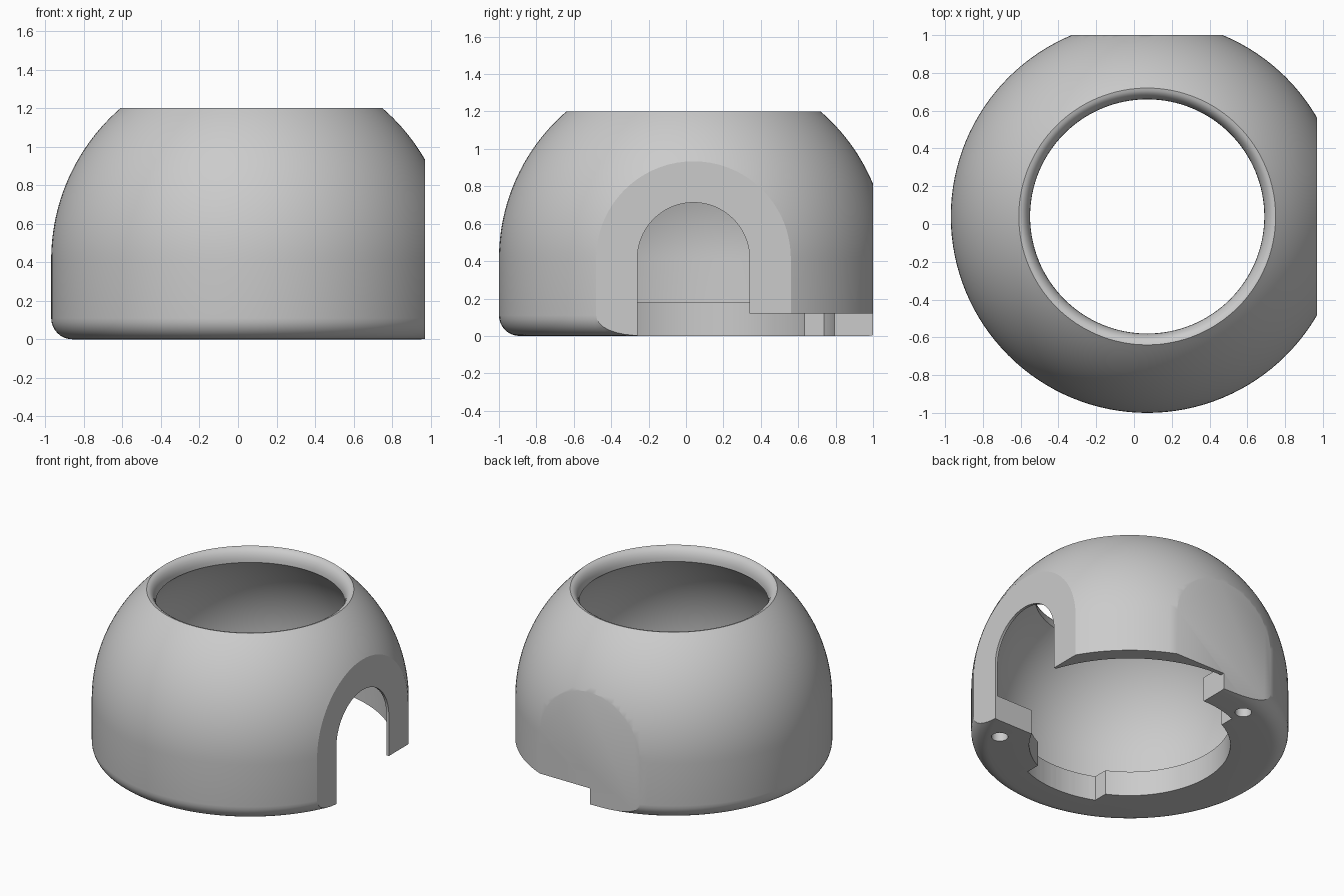
import bpy, bmesh
from math import sin, cos, asin, pi, radians, sqrt
from mathutils import Matrix, Vector

cube = bpy.data.objects.get("Cube")
if cube:
    bpy.data.objects.remove(cube)

AXIS = Vector((0.07, 0.04, 0))   # centre line of the dome
R_OUT, R_IN = 1.04, 0.93         # outer and inner shell radius
Z_DOME, Z_TOP = 0.413, 1.2       # dome centre height, rim height
FLOOR, R_HOLE, FILLET = 0.18, 0.66, 0.11

grey = bpy.data.materials.new("light_grey")
grey.use_nodes = True
grey.diffuse_color = (0.6, 0.6, 0.6, 1)
grey.node_tree.nodes["Principled BSDF"].inputs["Base Color"].default_value = (0.6, 0.6, 0.6, 1)


def arc(cx, cy, rx, ry, start, end, n):
    return [(cx + rx * cos(start + (end - start) * i / n),
             cy + ry * sin(start + (end - start) * i / n)) for i in range(n + 1)]


def add_object(name, bm):
    bmesh.ops.recalc_face_normals(bm, faces=bm.faces)
    mesh = bpy.data.meshes.new(name)
    bm.to_mesh(mesh)
    bm.free()
    obj = bpy.data.objects.new(name, mesh)
    bpy.context.collection.objects.link(obj)
    obj.location = AXIS
    mesh.materials.append(grey)
    return obj


def lathe(name, profile, steps):
    bm = bmesh.new()
    verts = [bm.verts.new((r, 0, z)) for r, z in profile]
    edges = [bm.edges.new((a, b)) for a, b in zip(verts, verts[1:] + verts[:1])]
    bmesh.ops.spin(bm, geom=verts + edges, cent=(0, 0, 0), axis=(0, 0, 1),
                   angle=2 * pi, steps=steps)
    bmesh.ops.remove_doubles(bm, verts=bm.verts, dist=0.0001)
    return add_object(name, bm)


def prism(name, outline, low, high, along_x=False):
    """Extrude a flat outline upwards, or along x when the outline is in y and z."""
    bm = bmesh.new()
    face = bm.faces.new([bm.verts.new((a, b, low)) for a, b in outline])
    top = bmesh.ops.extrude_face_region(bm, geom=[face])["geom"]
    bmesh.ops.translate(bm, vec=(0, 0, high - low),
                        verts=[v for v in top if isinstance(v, bmesh.types.BMVert)])
    if along_x:
        turn = Matrix(((0, 0, 1, 0), (1, 0, 0, 0), (0, 1, 0, 0), (0, 0, 0, 1)))
        bmesh.ops.transform(bm, matrix=turn, verts=bm.verts)
    return add_object(name, bm)


def box(x0, x1, y0, y1):
    return [(x0, y0), (x1, y0), (x1, y1), (x0, y1)]


# Shell: rounded foot, straight wall, dome, rounded rim, hollow inside, open floor
r_rim, r_mouth = 0.68, 0.62
z_mouth = Z_DOME + sqrt(R_IN ** 2 - r_mouth ** 2)
profile = [(R_HOLE, 0)]
profile += arc(R_OUT - FILLET, FILLET, FILLET, FILLET, -pi / 2, 0, 8)
profile += arc(0, Z_DOME, R_OUT, R_OUT, 0, asin((Z_TOP - Z_DOME) / R_OUT), 24)
profile += arc(r_rim, z_mouth, r_mouth - r_rim, Z_TOP - z_mouth, pi / 2, 0, 6)[1:-1]
profile += arc(0, Z_DOME, R_IN, R_IN, asin((z_mouth - Z_DOME) / R_IN), 0, 20)
profile += [(R_IN, FLOOR), (R_HOLE, FLOOR)]
shell = lathe("domed_shell", profile, 128)

# Cutters: two outer flats, side arch, open quarter, key slots, screw holes
half_arch, half_slot = 0.3, 0.29
r_clear, r_slot = R_IN + 0.002, 0.755
arch = [(-half_arch, -0.1), (half_arch, -0.1)] + arc(0, Z_DOME, half_arch, half_arch, 0, pi, 40)
quarter = [(0, 0.25)] + arc(0, 0, r_clear, r_clear, asin(0.25 / r_clear), pi / 2, 24)
swing = asin(half_slot / r_slot)
cutters = [
    prism("side_flat_cutter", box(0.9, 2, -2, 2), -1, 2),
    prism("back_flat_cutter", box(-2, 2, 0.96, 2), -1, 2),
    prism("arch_cutter", arch, 0, 2, along_x=True),
    prism("quarter_wall_cutter", box(0, 2, 0.25, 2), -1, 0.12),
    prism("quarter_floor_cutter", quarter, -1, FLOOR + 0.005),
]
for name, mid in (("back", pi / 2), ("front", -pi / 2)):
    side = 1 if mid > 0 else -1
    slot = arc(0, 0, r_slot, r_slot, mid - swing, mid + swing, 12)
    slot += [(-half_slot * side, 0.1 * side), (half_slot * side, 0.1 * side)]
    cutters.append(prism(name + "_slot_cutter", slot, -0.5, FLOOR + 0.05))
for name, angle in (("side", -32.7), ("back", 110)):
    a = radians(angle)
    hole = arc(0.86 * cos(a), 0.86 * sin(a), 0.055, 0.055, 0, 2 * pi, 24)[:-1]
    cutters.append(prism(name + "_screw_cutter", hole, -0.5, FLOOR + 0.05))

bpy.ops.object.select_all(action="DESELECT")
shell.select_set(True)
bpy.context.view_layer.objects.active = shell
for cutter in cutters:
    cutter.hide_render = True
    mod = shell.modifiers.new(cutter.name, "BOOLEAN")
    mod.operation, mod.solver, mod.object = "DIFFERENCE", "EXACT", cutter
    bpy.ops.object.modifier_apply(modifier=mod.name)
for cutter in cutters:
    bpy.data.objects.remove(cutter)

bpy.ops.object.shade_smooth_by_angle(angle=radians(25))
